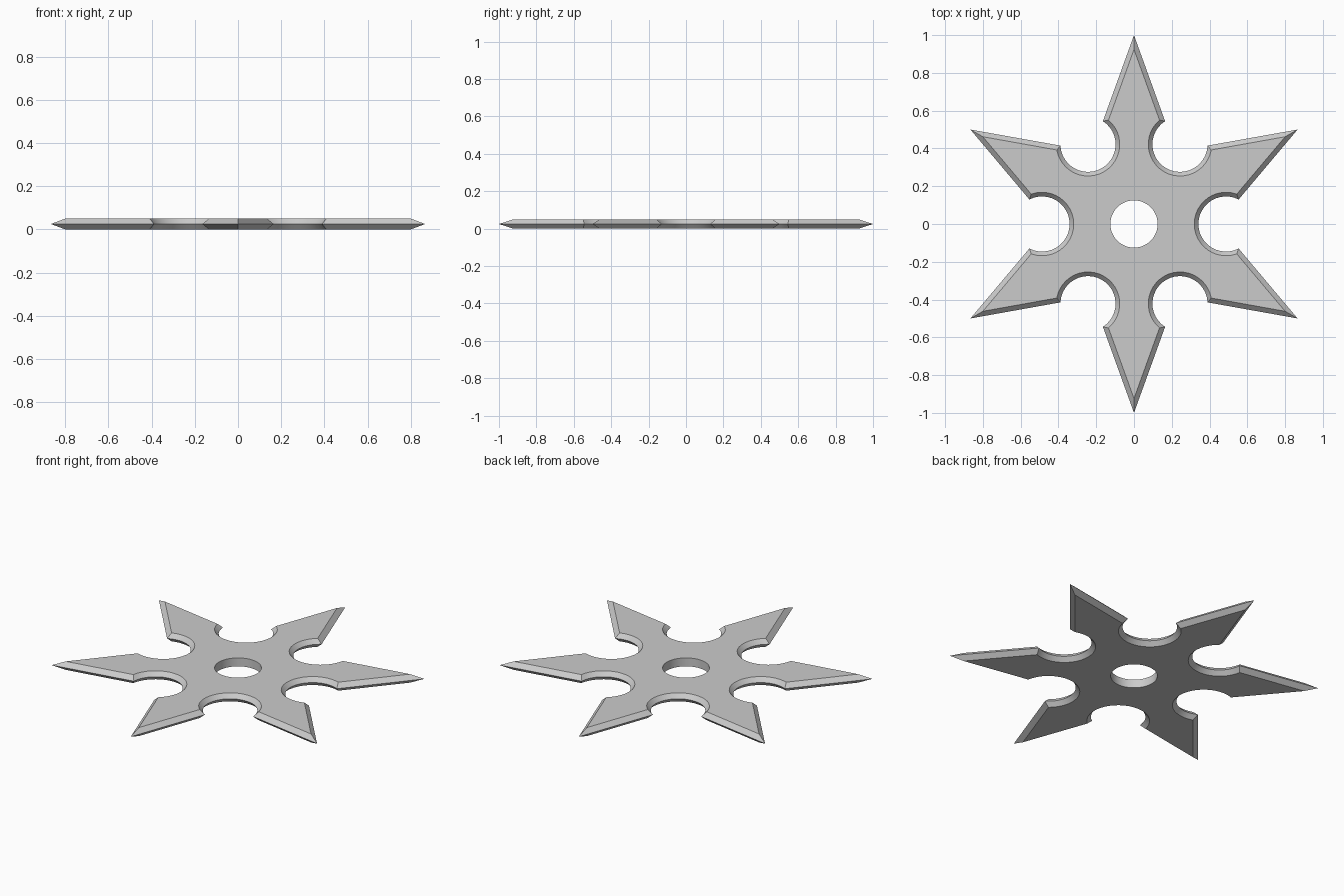
import bpy, bmesh
from math import sin, cos, pi, radians

if "Cube" in bpy.data.objects:
    bpy.data.objects.remove(bpy.data.objects["Cube"])

POINTS, ARC, HOLE_SEG = 6, 24, 48
NOTCH_DIST, HOLE_R, THICK = 0.487, 0.125, 0.05


def star_outline(tip, notch_r, barb_angle):
    """Blade tips joined by round notches, counter-clockwise."""
    pts = []
    a = radians(barb_angle)
    for k in range(POINTS):
        t = pi / 2 + k * 2 * pi / POINTS
        pts.append((tip * cos(t), tip * sin(t)))
        n = t + pi / POINTS
        for i in range(ARC + 1):
            b = -a - (2 * pi - 2 * a) * i / ARC
            x, y = NOTCH_DIST + notch_r * cos(b), notch_r * sin(b)
            pts.append((x * cos(n) - y * sin(n), x * sin(n) + y * cos(n)))
    return pts


bm = bmesh.new()


def ring(pts, z):
    verts = [bm.verts.new((x, y, z)) for x, y in pts]
    edges = [bm.edges.new((v, verts[i - 1])) for i, v in enumerate(verts)]
    return verts, edges


def skin(a, b):
    for i in range(len(a)):
        bm.faces.new((a[i - 1], a[i], b[i], b[i - 1]))


# Sharp cutting edge at mid height, flat faces inset above and below
edge = star_outline(1.0, 0.146, 62.7)
flat = star_outline(0.924, 0.168, 70.2)
hole = [(HOLE_R * cos(2 * pi * i / HOLE_SEG), HOLE_R * sin(2 * pi * i / HOLE_SEG))
        for i in range(HOLE_SEG)]
mid, _ = ring(edge, THICK / 2)
low, low_e = ring(flat, 0)
top, top_e = ring(flat, THICK)
hole_low, hole_low_e = ring(hole, 0)
hole_top, hole_top_e = ring(hole, THICK)

# Flat faces with the centre hole
bmesh.ops.triangle_fill(bm, edges=low_e + hole_low_e, use_beauty=True)
bmesh.ops.triangle_fill(bm, edges=top_e + hole_top_e, use_beauty=True)

# Bevelled blades and hole wall
skin(low, mid)
skin(mid, top)
skin(hole_top, hole_low)
bmesh.ops.recalc_face_normals(bm, faces=bm.faces[:])

mesh = bpy.data.meshes.new("throwing_star")
bm.to_mesh(mesh)
bm.free()
star = bpy.data.objects.new("throwing_star", mesh)
bpy.context.collection.objects.link(star)
bpy.context.view_layer.objects.active = star
star.select_set(True)
bpy.ops.object.shade_smooth_by_angle(angle=radians(25))
